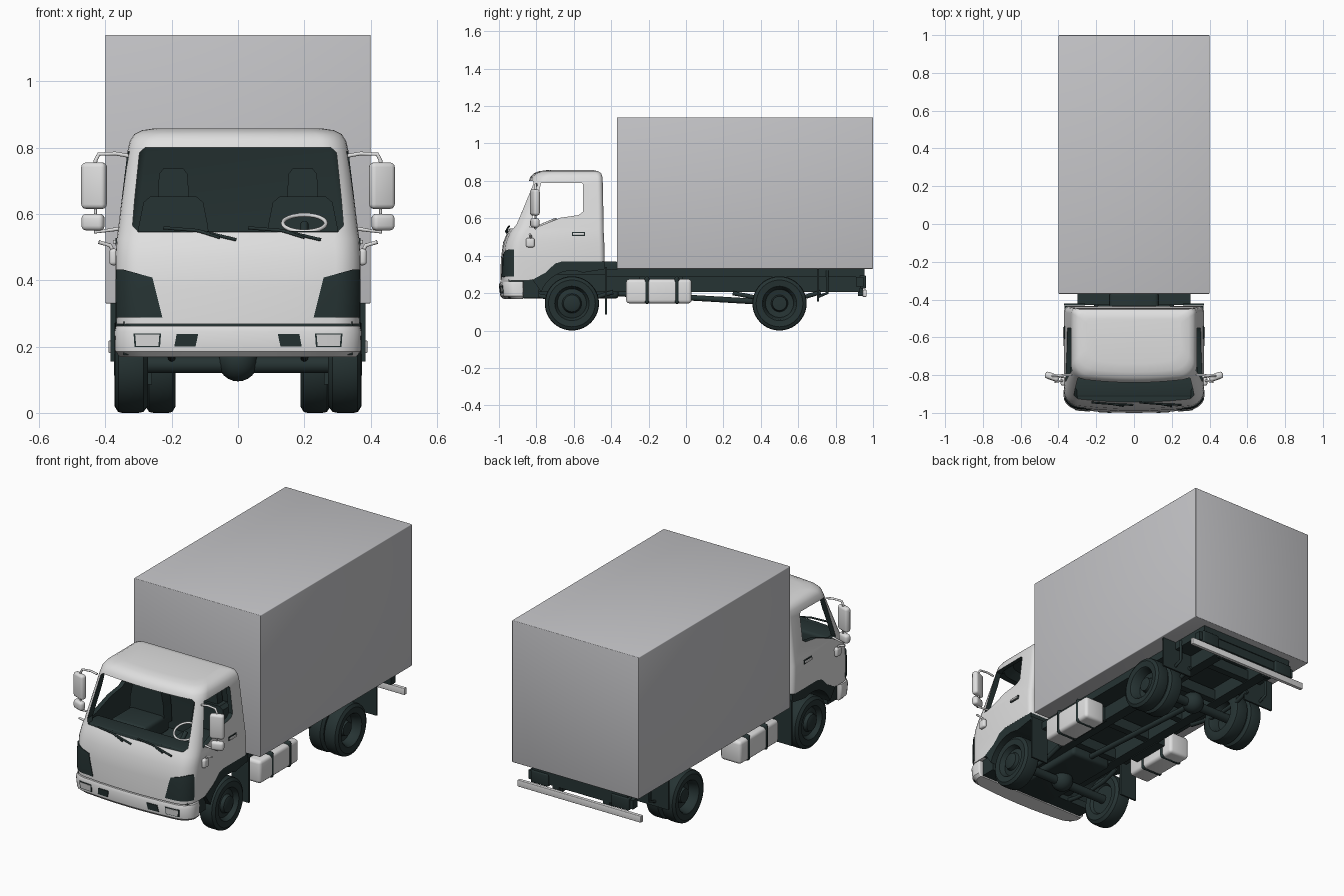
import bpy, bmesh, math
from mathutils import Matrix, Vector

if "Cube" in bpy.data.objects:
    bpy.data.objects.remove(bpy.data.objects["Cube"])


def material(name, rgb):
    m = bpy.data.materials.new(name)
    m.diffuse_color = (*rgb, 1)
    m.use_nodes = True
    m.node_tree.nodes["Principled BSDF"].inputs["Base Color"].default_value = m.diffuse_color
    return m


WHITE = material("cab white", (0.74, 0.74, 0.74))
GREY = material("box grey", (0.56, 0.56, 0.58))
DARK = material("dark green black", (0.019, 0.033, 0.033))


def finish(name, bm, mats, mirror=False):
    if mirror:
        dup = bmesh.ops.duplicate(bm, geom=bm.verts[:] + bm.edges[:] + bm.faces[:])["geom"]
        bmesh.ops.scale(bm, vec=(-1, 1, 1), verts=[g for g in dup if isinstance(g, bmesh.types.BMVert)])
    bmesh.ops.recalc_face_normals(bm, faces=bm.faces[:])
    me = bpy.data.meshes.new(name)
    bm.to_mesh(me)
    bm.free()
    ob = bpy.data.objects.new(name, me)
    bpy.context.collection.objects.link(ob)
    for m in mats:
        me.materials.append(m)
    return ob


def box(name, xs, ys, zs, mat, bevel=0.0, mirror=False, tilt=0.0):
    bm = bmesh.new()
    bmesh.ops.create_cube(bm, size=1)
    mid = Vector([sum(a) / 2 for a in (xs, ys, zs)])
    size = [a[1] - a[0] for a in (xs, ys, zs)]
    bmesh.ops.scale(bm, vec=size, verts=bm.verts)
    if bevel:
        bmesh.ops.bevel(bm, geom=bm.edges[:], offset=bevel, segments=3, profile=0.5, affect='EDGES')
    bmesh.ops.transform(bm, matrix=Matrix.Translation(mid) @ Matrix.Rotation(tilt, 4, 'Z'), verts=bm.verts)
    return finish(name, bm, [mat], mirror)


def prism(name, pts, axis, a, b, mats, mirror=False):
    """Extrude an outline: axis 'x' takes (y, z) points, axis 'y' takes (x, z)."""
    bm = bmesh.new()
    vs = [bm.verts.new((a, p, z) if axis == 'x' else (p, a, z)) for p, z in pts]
    f = bm.faces.new(vs)
    ext = bmesh.ops.extrude_face_region(bm, geom=[f])["geom"]
    move = (b - a, 0, 0) if axis == 'x' else (0, b - a, 0)
    bmesh.ops.translate(bm, vec=move, verts=[v for v in ext if isinstance(v, bmesh.types.BMVert)])
    for f in bm.faces:
        f.material_index = len(mats) - 1
    return finish(name, bm, mats, mirror)


def loft(name, levels, mats, rf=0.075, rb=0.03, bow=0.025, grow=0.0, index=0):
    """Stack rounded rectangles; each level is (z, front y, back y, half width)."""
    bm = bmesh.new()
    rings = []
    for z, yf, yb, hw in levels:
        yf, yb, hw = yf - grow, yb + grow, hw + grow
        pts = [(k * hw, yf) for k in (-0.5, -0.25, 0, 0.25, 0.5)]
        for sx, yc, r, a0 in ((1, yf + rf, rf, -90), (1, yb - rb, rb, 0),
                              (-1, yb - rb, rb, 90), (-1, yf + rf, rf, 180)):
            for i in range(7):
                a = math.radians(a0 + 15 * i)
                pts.append((sx * (hw - r) + r * math.cos(a), yc + r * math.sin(a)))
        rings.append([bm.verts.new((x, y + bow * (x / hw) ** 2 * (yb - y) / (yb - yf), z)) for x, y in pts])
    n = len(rings[0])
    for lo, hi in zip(rings, rings[1:]):
        for i in range(n):
            bm.faces.new((lo[i], lo[(i + 1) % n], hi[(i + 1) % n], hi[i]))
    bm.faces.new(rings[0])
    bm.faces.new(rings[-1])
    for f in bm.faces:
        f.material_index = index
    return finish(name, bm, mats)


def boolean(ob, cutter, op='DIFFERENCE'):
    mod = ob.modifiers.new("cut", 'BOOLEAN')
    mod.operation, mod.object, mod.solver = op, cutter, 'EXACT'
    bpy.context.view_layer.objects.active = ob
    bpy.ops.object.modifier_apply(modifier=mod.name)
    bpy.data.objects.remove(cutter)


def tube(name, pts, r, mat, mirror=False, cyclic=False):
    cu = bpy.data.curves.new(name, 'CURVE')
    cu.dimensions, cu.bevel_depth, cu.bevel_resolution, cu.use_fill_caps = '3D', r, 3, True
    for s in ((1, -1) if mirror else (1,)):
        sp = cu.splines.new('POLY')
        sp.points.add(len(pts) - 1)
        sp.use_cyclic_u = cyclic
        for p, (x, y, z) in zip(sp.points, pts):
            p.co = (s * x, y, z, 1)
    cu.materials.append(mat)
    ob = bpy.data.objects.new(name, cu)
    bpy.context.collection.objects.link(ob)
    return ob


def wheel(name, y, profile):
    """Spin an (x, radius) profile about the axle, one on each side."""
    bm = bmesh.new()
    vs = [bm.verts.new((x, y, 0.145 + r)) for x, r in profile]
    es = [bm.edges.new(e) for e in zip(vs, vs[1:])]
    bmesh.ops.spin(bm, geom=vs + es, cent=(0, y, 0.145), axis=(1, 0, 0), angle=2 * math.pi, steps=40)
    bmesh.ops.remove_doubles(bm, verts=bm.verts[:], dist=0.0005)
    return finish(name, bm, [DARK], True)


# Cab shell, hollowed, with open windows and wheel cut-out
BOTH = [WHITE, DARK]
CAB = [(0.268, -0.992, -0.435, 0.366), (0.38, -0.99, -0.435, 0.37), (0.47, -0.978, -0.437, 0.37),
       (0.525, -0.955, -0.44, 0.366), (0.55, -0.94, -0.44, 0.362), (0.79, -0.843, -0.445, 0.333),
       (0.82, -0.833, -0.447, 0.326), (0.84, -0.815, -0.453, 0.313), (0.852, -0.785, -0.47, 0.29),
       (0.858, -0.74, -0.50, 0.25)]
cab = loft("cab", CAB, BOTH)
boolean(cab, loft("cavity", [(0.40, -0.95, -0.465, 0.34), (0.54, -0.915, -0.465, 0.337),
                             (0.79, -0.82, -0.47, 0.308), (0.835, -0.77, -0.48, 0.27)], BOTH, index=1))
boolean(cab, prism("windscreen_cut", [(-0.30, 0.545), (0.30, 0.545), (0.318, 0.565), (0.312, 0.64), (0.297, 0.785),
                                      (0.28, 0.80), (-0.28, 0.80), (-0.297, 0.785), (-0.312, 0.64), (-0.318, 0.565)],
                   'y', -1.1, -0.7, BOTH))
boolean(cab, prism("door_window_cut", [(-0.775, 0.788), (-0.56, 0.79), (-0.55, 0.78), (-0.55, 0.635), (-0.575, 0.617),
                                       (-0.67, 0.603), (-0.80, 0.552), (-0.835, 0.55)], 'x', -0.5, 0.5, BOTH))
ARCH = [(-0.87, 0.262), (-0.82, 0.272), (-0.75, 0.31), (-0.70, 0.358), (-0.66, 0.37)]
boolean(cab, prism("arch_cut", ARCH + [(-0.42, 0.37), (-0.42, 0.1), (-0.87, 0.1)], 'x', -0.5, 0.5, BOTH))

# Bumper and lamps, cut from slightly enlarged copies of the body
BUMPER = [(0.168, -0.975, -0.872, 0.355), (0.185, -0.993, -0.87, 0.37),
          (0.245, -1.0, -0.87, 0.372), (0.262, -0.993, -0.87, 0.368)]
loft("bumper", BUMPER, [WHITE], rb=0.01)
LAMPS = [("headlight", CAB, [(0.258, 0.408), (0.345, 0.432), (0.42, 0.435), (0.42, 0.288), (0.228, 0.287)], DARK, 0.004),
         ("fog_lamp", BUMPER, [(0.12, 0.238), (0.185, 0.238), (0.192, 0.20), (0.128, 0.20)], DARK, 0.004),
         ("indicator_frame", BUMPER, [(0.232, 0.24), (0.315, 0.24), (0.312, 0.198), (0.235, 0.198)], DARK, 0.003),
         ("indicator", BUMPER, [(0.237, 0.236), (0.31, 0.236), (0.307, 0.202), (0.24, 0.202)], WHITE, 0.005)]
for name, body, pts, mat, grow in LAMPS:
    for side, s in (("left", -1), ("right", 1)):
        lamp = loft(f"{name}_{side}", body, [mat], rb=0.01 if body is BUMPER else 0.03, grow=grow)
        boolean(lamp, prism("lamp_cut", [(s * x, z) for x, z in pts], 'y', -1.1, -0.92, [mat]), 'INTERSECT')

# Cab details: fenders, handles, wipers, mirrors
arc = [(-0.61 + 0.175 * math.cos(math.radians(a)), 0.145 + 0.175 * math.sin(math.radians(a))) for a in range(70, 161, 10)]
prism("front_fender", ARCH[1:] + [(-0.435, 0.37), (-0.435, 0.328)] + arc, 'x', 0.2, 0.369, [DARK], True)
box("door_handle_recess", (0.355, 0.370), (-0.61, -0.54), (0.505, 0.528), DARK, 0.002, True)
box("door_handle", (0.36, 0.377), (-0.605, -0.545), (0.510, 0.522), WHITE, 0.003, True)
for name, x in (("wiper_left", -0.225), ("wiper_right", 0.03)):
    tube(name, [(x, -0.945, 0.558), (x + 0.1, -0.953, 0.55), (x + 0.22, -0.958, 0.522)], 0.005, DARK)
    tube(name + "_arm", [(x + 0.1, -0.953, 0.55), (x + 0.17, -0.965, 0.528)], 0.004, DARK)
box("mirror", (0.395, 0.473), (-0.826, -0.79), (0.615, 0.755), WHITE, 0.014, True, 0.35)
box("lower_mirror", (0.402, 0.472), (-0.826, -0.79), (0.55, 0.60), WHITE, 0.014, True, 0.35)
tube("mirror_arm", [(0.33, -0.80, 0.775), (0.37, -0.80, 0.782), (0.42, -0.805, 0.78), (0.43, -0.805, 0.76),
                    (0.43, -0.805, 0.545), (0.36, -0.81, 0.555)], 0.006, WHITE, True)
tube("side_marker_arm", [(0.365, -0.83, 0.46), (0.385, -0.83, 0.505), (0.42, -0.835, 0.515)], 0.006, WHITE, True)
box("side_marker", (0.362, 0.388), (-0.855, -0.81), (0.445, 0.495), WHITE, 0.010, True)

# Cab interior
box("dashboard", (-0.33, 0.33), (-0.92, -0.80), (0.40, 0.548), DARK, 0.015)
box("seat_cushion", (0.085, 0.305), (-0.72, -0.49), (0.40, 0.50), DARK, 0.02, True)
prism("seat_back", [(0.085, 0.45), (0.305, 0.45), (0.30, 0.56), (0.285, 0.635), (0.265, 0.652),
                    (0.125, 0.652), (0.105, 0.635), (0.09, 0.56)], 'y', -0.545, -0.475, [DARK], True)
prism("headrest", [(0.148, 0.65), (0.242, 0.65), (0.238, 0.72), (0.225, 0.737), (0.165, 0.737), (0.152, 0.72)],
      'y', -0.53, -0.485, [DARK], True)
rim = [(0.2 + 0.065 * math.cos(i * math.pi / 12), -0.755 + 0.058 * math.sin(i * math.pi / 12),
        0.572 + 0.025 * math.sin(i * math.pi / 12)) for i in range(24)]
tube("steering_wheel", rim, 0.006, WHITE, cyclic=True)
tube("steering_column", [(0.2, -0.755, 0.57), (0.2, -0.83, 0.50)], 0.012, DARK)

# Cargo box
box("cargo_box", (-0.4, 0.4), (-0.37, 1.0), (0.33, 1.14), GREY, 0.004)

# Chassis
box("subframe", (-0.30, 0.30), (-0.43, 0.955), (0.285, 0.329), DARK)
box("frame_rail", (0.13, 0.19), (-0.90, 0.93), (0.205, 0.30), DARK, 0, True)
for i in range(5):
    y = -0.35 + 0.28 * i
    box(f"crossmember_{i + 1}", (-0.14, 0.14), (y, y + 0.04), (0.21, 0.27), DARK)
box("engine", (-0.13, 0.13), (-0.88, -0.36), (0.17, 0.37), DARK, 0.02)
box("cab_underbody", (-0.345, 0.345), (-0.95, -0.785), (0.175, 0.275), DARK)
tube("drive_shaft", [(0, -0.4, 0.2), (0, 0.46, 0.15)], 0.016, DARK)
for name, y, x in (("front", -0.61, 0.30), ("rear", 0.50, 0.32)):
    tube(name + "_axle", [(-x, y, 0.145), (x, y, 0.145)], 0.026, DARK)
    tube(name + "_leaf_spring", [(0.2, y - 0.25, 0.20), (0.2, y - 0.12, 0.175), (0.2, y, 0.165),
                                 (0.2, y + 0.12, 0.175), (0.2, y + 0.22, 0.205)], 0.012, DARK, True)
    bm = bmesh.new()
    bmesh.ops.create_uvsphere(bm, u_segments=20, v_segments=12, radius=0.06)
    bmesh.ops.translate(bm, vec=(0, y, 0.155), verts=bm.verts)
    finish(name + "_differential", bm, [DARK])
box("front_mud_flap", (0.26, 0.37), (-0.432, -0.422), (0.085, 0.34), DARK, 0, True)
box("rear_mud_flap", (0.19, 0.385), (0.70, 0.71), (0.155, 0.33), DARK, 0, True)
tube("mud_flap_stay", [(0.3, 0.705, 0.18), (0.3, 0.755, 0.2), (0.3, 0.755, 0.32)], 0.008, DARK, True)

# Rear beam, tail lamps and under-run bar
box("rear_beam", (-0.33, 0.33), (0.91, 0.95), (0.235, 0.285), DARK)
box("tail_lamp", (0.2, 0.31), (0.93, 0.962), (0.225, 0.295), DARK, 0.006, True)
box("under_run_bar", (-0.39, 0.39), (0.945, 0.965), (0.18, 0.218), WHITE, 0.003)
box("under_run_bracket", (0.14, 0.18), (0.92, 0.947), (0.185, 0.33), DARK, 0, True)

# Side tanks with straps
box("side_tank", (0.235, 0.365), (-0.32, 0.03), (0.145, 0.275), WHITE, 0.018, True)
for i, y in enumerate((-0.222, -0.062)):
    box(f"tank_strap_{i + 1}", (0.23, 0.369), (y, y + 0.027), (0.141, 0.29), DARK, 0.015, True)
box("tank_bracket", (0.18, 0.24), (-0.25, -0.02), (0.20, 0.29), DARK, 0, True)

# Wheels: single front, double rear with deep dish
wheel("front_wheel", -0.61, [(0.29, 0), (0.29, 0.08), (0.275, 0.09), (0.272, 0.125), (0.285, 0.142), (0.30, 0.145),
                             (0.345, 0.145), (0.36, 0.142), (0.371, 0.125), (0.368, 0.092), (0.355, 0.085),
                             (0.342, 0.078), (0.35, 0.052), (0.368, 0.045), (0.374, 0.03), (0.374, 0)])
wheel("rear_outer_wheel", 0.50, [(0.30, 0), (0.295, 0.08), (0.285, 0.09), (0.283, 0.125), (0.295, 0.142), (0.31, 0.145),
                                 (0.35, 0.145), (0.362, 0.142), (0.372, 0.125), (0.368, 0.092), (0.36, 0.085),
                                 (0.315, 0.075), (0.31, 0.045), (0.342, 0.038), (0.345, 0)])
wheel("rear_inner_wheel", 0.50, [(0.25, 0), (0.245, 0.075), (0.20, 0.085), (0.19, 0.092), (0.188, 0.125), (0.198, 0.142),
                                 (0.21, 0.145), (0.255, 0.145), (0.268, 0.142), (0.279, 0.125), (0.277, 0.09), (0.27, 0)])

# Smooth rounded surfaces, keep creases sharp
bpy.ops.object.select_all(action='DESELECT')
for ob in bpy.context.collection.objects:
    if ob.type == 'MESH':
        ob.select_set(True)
        bpy.context.view_layer.objects.active = ob
bpy.ops.object.shade_smooth_by_angle(angle=math.radians(35))
